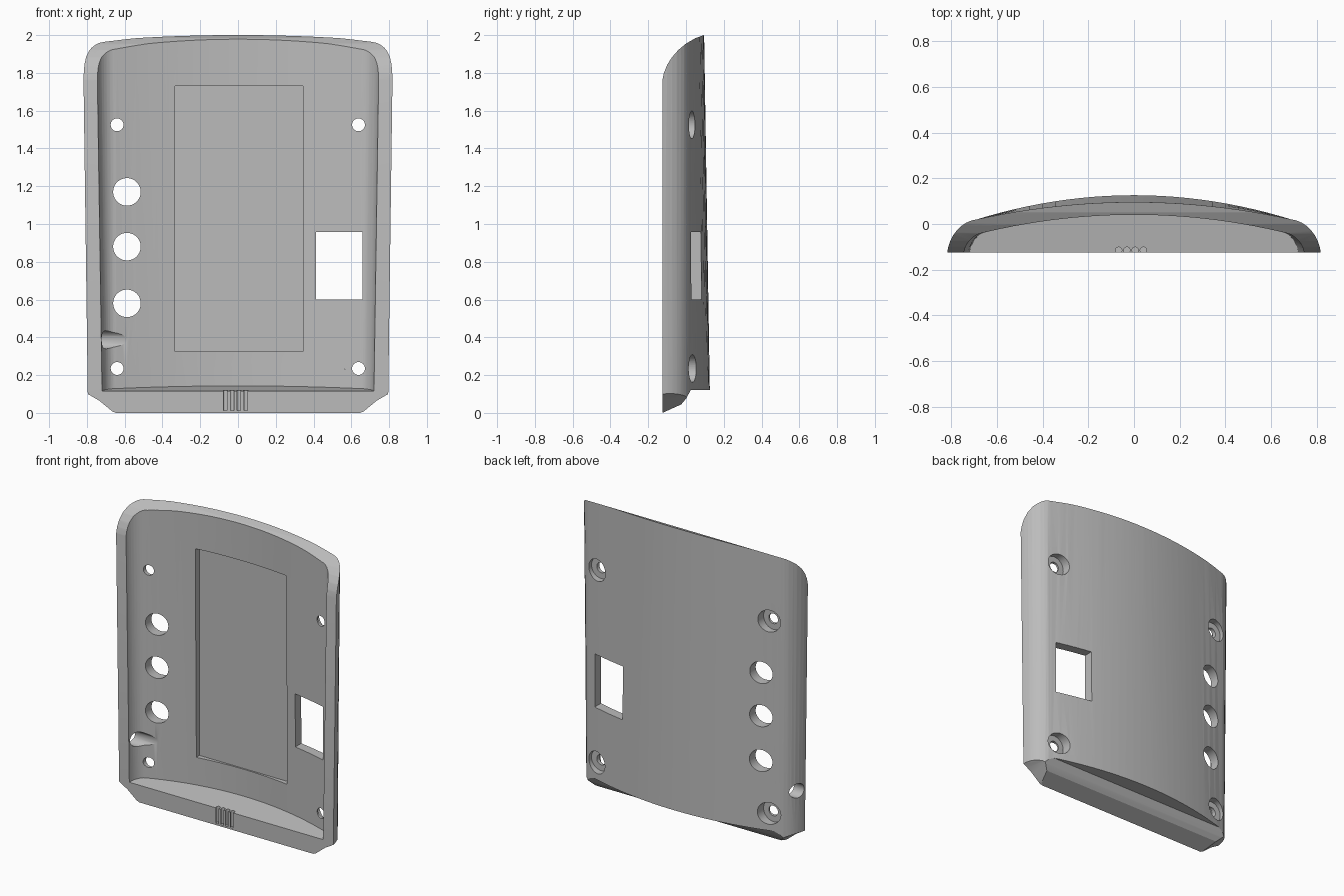
import bpy, bmesh, math

if "Cube" in bpy.data.objects:
    bpy.data.objects.remove(bpy.data.objects["Cube"])

plastic = bpy.data.materials.new("grey plastic")
plastic.diffuse_color = (0.5, 0.5, 0.5, 1)
plastic.use_nodes = True
plastic.node_tree.nodes["Principled BSDF"].inputs["Base Color"].default_value = plastic.diffuse_color


def loft(name, *rings):
    """Solid through rings that have the same number of points."""
    bm = bmesh.new()
    rows = [[bm.verts.new(p) for p in ring] for ring in rings]
    n = len(rows[0])
    bm.faces.new(rows[0])
    bm.faces.new(rows[-1])
    for a, b in zip(rows, rows[1:]):
        for i in range(n):
            bm.faces.new((a[i], a[(i + 1) % n], b[(i + 1) % n], b[i]))
    bmesh.ops.triangulate(bm, faces=bm.faces)
    bmesh.ops.recalc_face_normals(bm, faces=bm.faces)
    mesh = bpy.data.meshes.new(name)
    bm.to_mesh(mesh)
    bm.free()
    ob = bpy.data.objects.new(name, mesh)
    bpy.context.collection.objects.link(ob)
    return ob


def box(x0, x1, y0, y1, z0, z1):
    ring = [(x0, y0), (x1, y0), (x1, y1), (x0, y1)]
    return loft("box_cutter", [(x, y, z0) for x, y in ring], [(x, y, z1) for x, y in ring])


def turned(axis, a, b, stations, n=40):
    """Turned solid along an axis, from (position, radius) stations."""
    rings = []
    for c, r in stations:
        ring = []
        for i in range(n):
            t = 2 * math.pi * (i + 0.37) / n
            u, v = a + r * math.cos(t), b + r * math.sin(t)
            ring.append({"x": (c, u, v), "y": (u, c, v), "z": (u, v, c)}[axis])
        rings.append(ring)
    return loft("round_cutter", *rings)


def boolean(target, cutter, operation="DIFFERENCE"):
    mod = target.modifiers.new("cut", "BOOLEAN")
    mod.operation, mod.solver, mod.object = operation, "EXACT", cutter
    bpy.context.view_layer.objects.active = target
    bpy.ops.object.modifier_apply(modifier=mod.name)
    bpy.data.objects.remove(cutter)


def arch(z, crown, shoulder, width, front=None):
    """Arched cross-section: shallow crown, rounded shoulders, open to the front."""
    sx, sy = shoulder
    steps = 12
    half = [(sx * i / steps, sy + (crown - sy) * (1 - (i / steps) ** 2)) for i in range(steps + 1)]
    for i in range(1, 9):
        t = math.pi / 2 * i / 8
        drop = 1 - math.cos(t)
        half.append((sx + (width - sx) * (0.75 * math.sin(t) + 0.25 * i / 8),
                     sy - (sy + 0.125) * (0.85 * drop + 0.15 * i / 8)))
    if front is not None:
        half.append((width, front))
    ring = half[::-1] + [(-x, y) for x, y in half[1:]]
    return [(x, y, z) for x, y in ring]


def outer(z):
    return arch(z, 0.128 - 0.016 * z, (0.69, 0.02), 0.794 + 0.0135 * z)


def inner(z):
    return arch(z, 0.062 - 0.011 * z, (0.646, -0.035), 0.718 + 0.015 * z, -0.4)


# Tapered arched body
shell = loft("back_cover", outer(-0.05), outer(2.1))

# Side profile: wedge-shaped foot below, curved rim above
side = [(-0.3, 0), (-0.125, 0), (-0.025, 0.045), (0.0, 0.075), (0.025, 0.12), (0.3, 0.12),
        (0.3, 2.03), (0.15, 2.012), (0.095, 2.0), (0.05, 1.984), (0.0, 1.955), (-0.04, 1.922),
        (-0.075, 1.882), (-0.1, 1.842), (-0.117, 1.8), (-0.125, 1.76), (-0.3, 1.76)]
boolean(shell, loft("side_profile", [(-1, y, z) for y, z in side], [(1, y, z) for y, z in side]),
        "INTERSECT")

# Clipped lower corners
for s in (-1, 1):
    corner = [(0.635, -0.004), (0.665, 0.008), (0.735, 0.065), (0.795, 0.1), (0.9, 0.13),
              (0.9, -0.1), (0.635, -0.1)]
    boolean(shell, loft("corner_cutter", [(s * x, -0.3, z - 0.032) for x, z in corner],
                        [(s * x, 0.019, z + 0.026) for x, z in corner]))

# Hollow interior with a sloping floor
floor = [(x, y, 0.134 + 0.15 * y) for x, y, z in inner(0.12)]
boolean(shell, loft("cavity", floor, inner(2.2)))

# Shallow display recess
boolean(shell, box(-0.333, 0.343, -0.1, 0.068, 0.325, 1.73))

# Rectangular window
boolean(shell, box(0.413, 0.658, -0.3, 0.3, 0.6, 0.957))

# Button holes
for z in (1.17, 0.88, 0.58):
    boolean(shell, turned("y", -0.588, z, [(-0.3, 0.073), (0.3, 0.073)]))

# Counterbored screw holes
for x in (-0.64, 0.638):
    for z in (0.235, 1.525):
        boolean(shell, turned("y", x, z, [(-0.3, 0.034), (-0.013, 0.034), (-0.013, 0.073), (0.3, 0.073)]))

# Cable hole in one side
boolean(shell, turned("x", -0.066, 0.387, [(-1, 0.048), (-0.45, 0.048)]))

# Small grip grooves on the foot
for i in range(4):
    boolean(shell, turned("z", -0.067 + 0.036 * i, -0.115, [(0.012, 0.014), (0.2, 0.014)], 16))

shell.data.materials.clear()
shell.data.materials.append(plastic)
for p in shell.data.polygons:
    p.material_index = 0
bpy.ops.object.select_all(action="DESELECT")
shell.select_set(True)
bpy.context.view_layer.objects.active = shell
bpy.ops.object.shade_smooth_by_angle(angle=math.radians(25))
